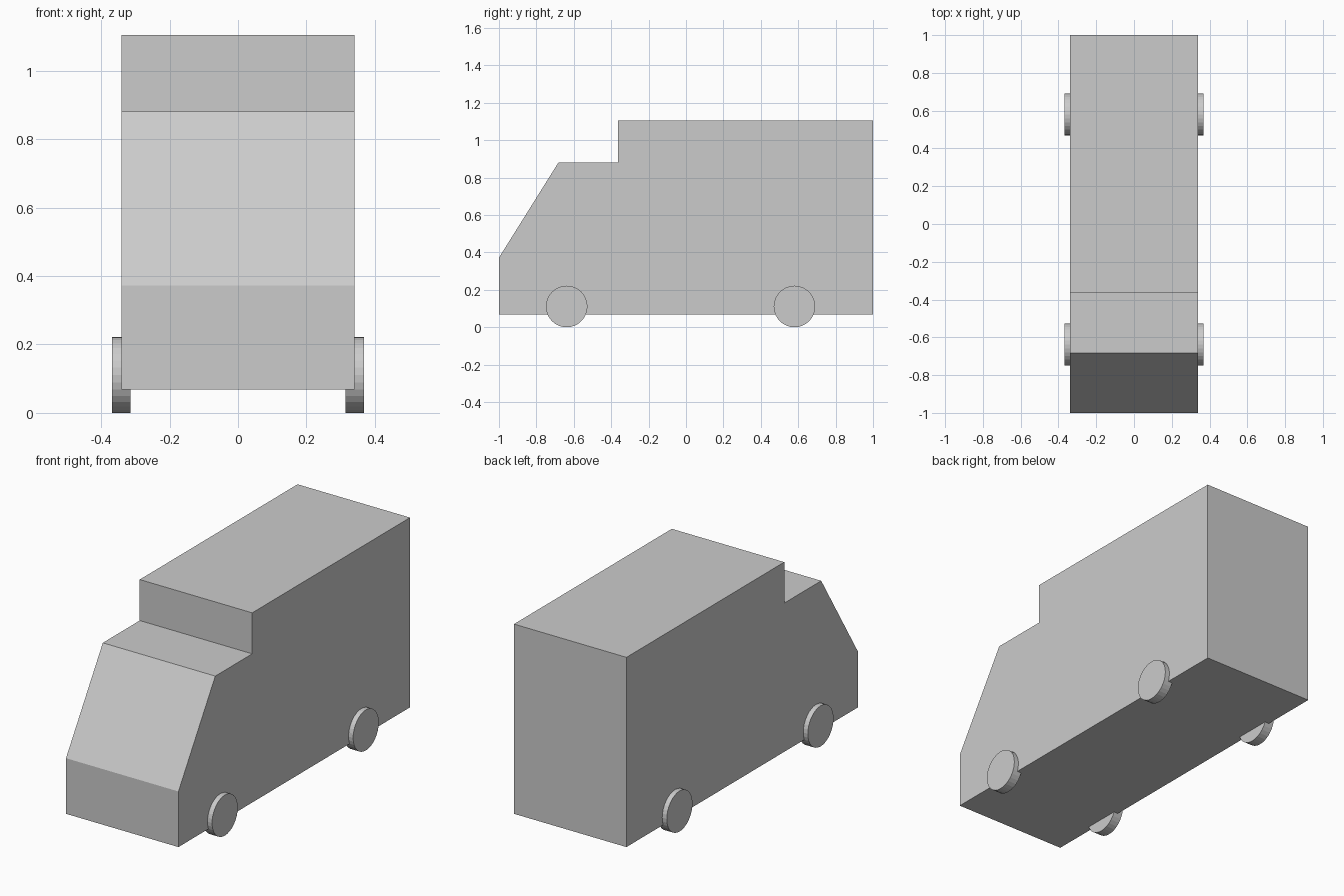
import bpy, bmesh
from math import pi, radians

if "Cube" in bpy.data.objects:
    bpy.data.objects.remove(bpy.data.objects["Cube"])

HALF_WIDTH = 0.34
WHEEL_R = 0.111
WHEEL_X = 0.341      # centre of the wheel thickness
WHEEL_T = 0.053


def extruded_profile(name, profile, half_width):
    """Extrude a side (y, z) profile across x."""
    bm = bmesh.new()
    face = bm.faces.new([bm.verts.new((-half_width, y, z)) for y, z in profile])
    ext = bmesh.ops.extrude_face_region(bm, geom=[face])
    moved = [v for v in ext["geom"] if isinstance(v, bmesh.types.BMVert)]
    bmesh.ops.translate(bm, verts=moved, vec=(2 * half_width, 0, 0))
    bmesh.ops.recalc_face_normals(bm, faces=bm.faces)
    mesh = bpy.data.meshes.new(name)
    bm.to_mesh(mesh)
    bm.free()
    obj = bpy.data.objects.new(name, mesh)
    bpy.context.collection.objects.link(obj)
    return obj


def wheel(name, x, y):
    bpy.ops.mesh.primitive_cylinder_add(
        vertices=32, radius=WHEEL_R, depth=WHEEL_T,
        location=(x, y, WHEEL_R), rotation=(0, pi / 2, 0))
    bpy.context.object.name = name


# Van body: sloped nose, low cab roof, raised cargo box
extruded_profile("van_body", [
    (-1.0, 0.068), (1.0, 0.068), (1.0, 1.105), (-0.363, 1.105),
    (-0.363, 0.881), (-0.682, 0.881), (-1.0, 0.372)], HALF_WIDTH)

# Wheels, set slightly proud of the sides
for end, y in (("front", -0.638), ("rear", 0.58)):
    for side, s in (("left", -1), ("right", 1)):
        wheel(f"{end}_{side}_wheel", s * WHEEL_X, y)
